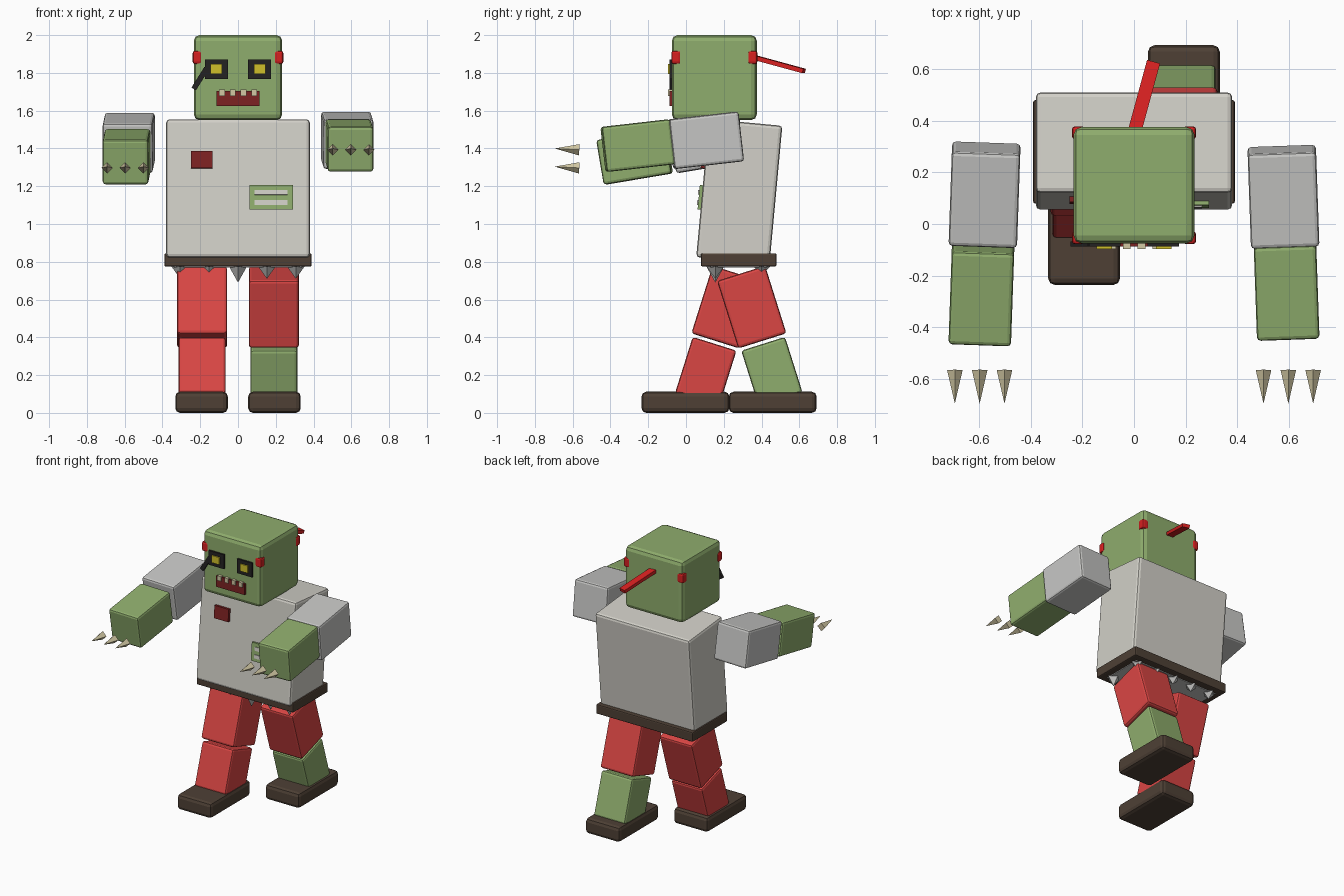
import bpy, bmesh, math
from mathutils import Matrix, Vector, Euler

old = bpy.data.objects.get("Cube")
if old:
    bpy.data.objects.remove(old, do_unlink=True)


def material(name, rgb):
    lin = [(c / 255 / 12.92) if c < 11 else ((c / 255 + 0.055) / 1.055) ** 2.4 for c in rgb]
    m = bpy.data.materials.new(name)
    m.use_nodes = True
    m.diffuse_color = (*lin, 1)
    m.node_tree.nodes["Principled BSDF"].inputs["Base Color"].default_value = (*lin, 1)
    return m


GREEN = material("skin green", (143, 173, 109))
SHIRT = material("shirt grey", (210, 208, 200))
SLEEVE = material("sleeve grey", (198, 198, 196))
PANTS = material("trouser red", (218, 70, 68))
BAND = material("headband red", (215, 32, 32))
BROWN = material("leather brown", (78, 64, 53))
MAROON = material("dark red", (125, 34, 34))
BLACK = material("black", (36, 34, 34))
YELLOW = material("eye yellow", (208, 192, 42))
BONE = material("bone", (212, 202, 165))


def finish(name, bm, mat, loc, rot, frame):
    """Turn a bmesh into an object placed at loc/rot within a frame."""
    mesh = bpy.data.meshes.new(name)
    bm.to_mesh(mesh)
    bm.free()
    mesh.materials.append(mat)
    ob = bpy.data.objects.new(name, mesh)
    bpy.context.collection.objects.link(ob)
    turn = Euler([math.radians(a) for a in rot]).to_matrix().to_4x4()
    ob.matrix_world = frame @ Matrix.Translation(loc) @ turn
    return ob


def box(name, size, loc, mat, rot=(0, 0, 0), bevel=0.0, frame=Matrix()):
    bm = bmesh.new()
    bmesh.ops.create_cube(bm, size=1)
    bmesh.ops.scale(bm, vec=size, verts=bm.verts)
    if bevel:
        bmesh.ops.bevel(bm, geom=bm.edges[:], offset=bevel, segments=2,
                        profile=0.5, affect='EDGES')
    return finish(name, bm, mat, loc, rot, frame)


def spike(name, radius, length, loc, mat, rot):
    """Four-sided spike, base at loc, pointing along its local +z."""
    bm = bmesh.new()
    bmesh.ops.create_cone(bm, cap_ends=True, segments=4, radius1=radius,
                          radius2=0, depth=length)
    bmesh.ops.translate(bm, vec=(0, 0, length / 2), verts=bm.verts)
    return finish(name, bm, mat, loc, rot, Matrix())


# Torso leaning back, with belt and ragged hem
torso = box("torso", (0.76, 0.39, 0.735), (0, 0.282, 1.172), SHIRT, (-5.3, 0, 0), 0.018)
box("belt", (0.78, 0.4, 0.07), (0, 0.279, 0.81), BROWN, bevel=0.008)
box("shirt_hem", (0.68, 0.3, 0.03), (0, 0.279, 0.785), SLEEVE)
for i in range(-2, 3):
    drop = 0.09 if i == 0 else 0.07
    spike("front_rag", 0.05, drop, (i * 0.153, 0.155, 0.78), SLEEVE, (180, 0, 0))
    spike("back_rag", 0.05, 0.05, (i * 0.153, 0.4, 0.78), SLEEVE, (180, 0, 0))

# Chest patch and torn shirt showing ribs, laid on the torso front
chest = Matrix.Translation((0, 0.282, 1.172)) @ Matrix.Rotation(math.radians(-5.3), 4, 'X') \
    @ Matrix.Translation((0, -0.195, 0))
box("chest_wound", (0.115, 0.03, 0.09), (-0.192, -0.005, 0.15), MAROON, frame=chest)
box("torn_hole", (0.23, 0.03, 0.13), (0.175, -0.001, -0.05), GREEN, frame=chest)
for z in (-0.024, -0.078):
    box("rib", (0.175, 0.02, 0.026), (0.175, -0.012, z), SHIRT, frame=chest)

# Head
box("head", (0.468, 0.45, 0.45), (0, 0.15, 1.775), GREEN, bevel=0.03)

# Headband knots at the head corners, and the loose tail behind
for x in (-0.215, 0.215):
    for y in (-0.053, 0.353):
        box("headband_corner", (0.05, 0.05, 0.07), (x, y, 1.882), BAND, bevel=0.012)
start, end = Vector((0.0, 0.35, 1.885)), Vector((0.075, 0.625, 1.81))
tail = box("headband_tail", (0.052, (end - start).length, 0.024), (0, 0, 0), BAND)
tail.matrix_world = Matrix.Translation((start + end) / 2) \
    @ (end - start).to_track_quat('Y', 'Z').to_matrix().to_4x4()

# Face
for side in (-1, 1):
    box("eye_socket", (0.122, 0.03, 0.104), (side * 0.114, -0.073, 1.82), BLACK)
    box("eye", (0.06, 0.03, 0.052), (side * 0.115, -0.081, 1.82), YELLOW)
box("eye_scar", (0.028, 0.02, 0.13), (-0.2, -0.077, 1.77), BLACK, (0, 32, 0))
box("mouth", (0.23, 0.03, 0.08), (0, -0.073, 1.664), MAROON)
for i in range(4):
    box("tooth", (0.03, 0.03, 0.034), (-0.085 + i * 0.057, -0.081, 1.694), BONE)

# Arms: side, pitch, upper centre (y, z), forearm centre (y, z), claw height
for side, pitch, upper, fore, claw_z in (
        (1, 6.5, (0.105, 1.443), (-0.255, 1.415), 1.393),
        (-1, 9.5, (0.113, 1.43), (-0.272, 1.356), 1.297)):
    tag = "left" if side > 0 else "right"
    rot = (pitch, 0, 2 * side)
    box(tag + "_sleeve", (0.265, 0.37, 0.265), (side * 0.578, *upper), SLEEVE, rot, 0.015)
    box(tag + "_forearm", (0.242, 0.365, 0.24), (side * 0.59, *fore), GREEN, rot, 0.015)
    for i in (-1, 0, 1):
        spike(tag + "_claw", 0.03, 0.13, (side * 0.597 + i * 0.096, -0.565, claw_z),
              BONE, (87, 0, 0))

# Legs mid-stride: left trails, right leads
for side, shin in ((1, GREEN), (-1, PANTS)):
    tag = "left" if side > 0 else "right"
    rot = (17.5 * side, 0, 0)
    box(tag + "_thigh", (0.265, 0.267, 0.375), (side * 0.19, 0.28 + side * 0.068, 0.56),
        PANTS, rot, 0.015)
    box(tag + "_shin", (0.25, 0.243, 0.31), (side * 0.19, 0.28 + side * 0.175, 0.218),
        shin, rot, 0.015)
    box(tag + "_foot", (0.278, 0.465, 0.112), (side * 0.193, 0.228 + side * 0.231, 0.056),
        BROWN, bevel=0.025)
